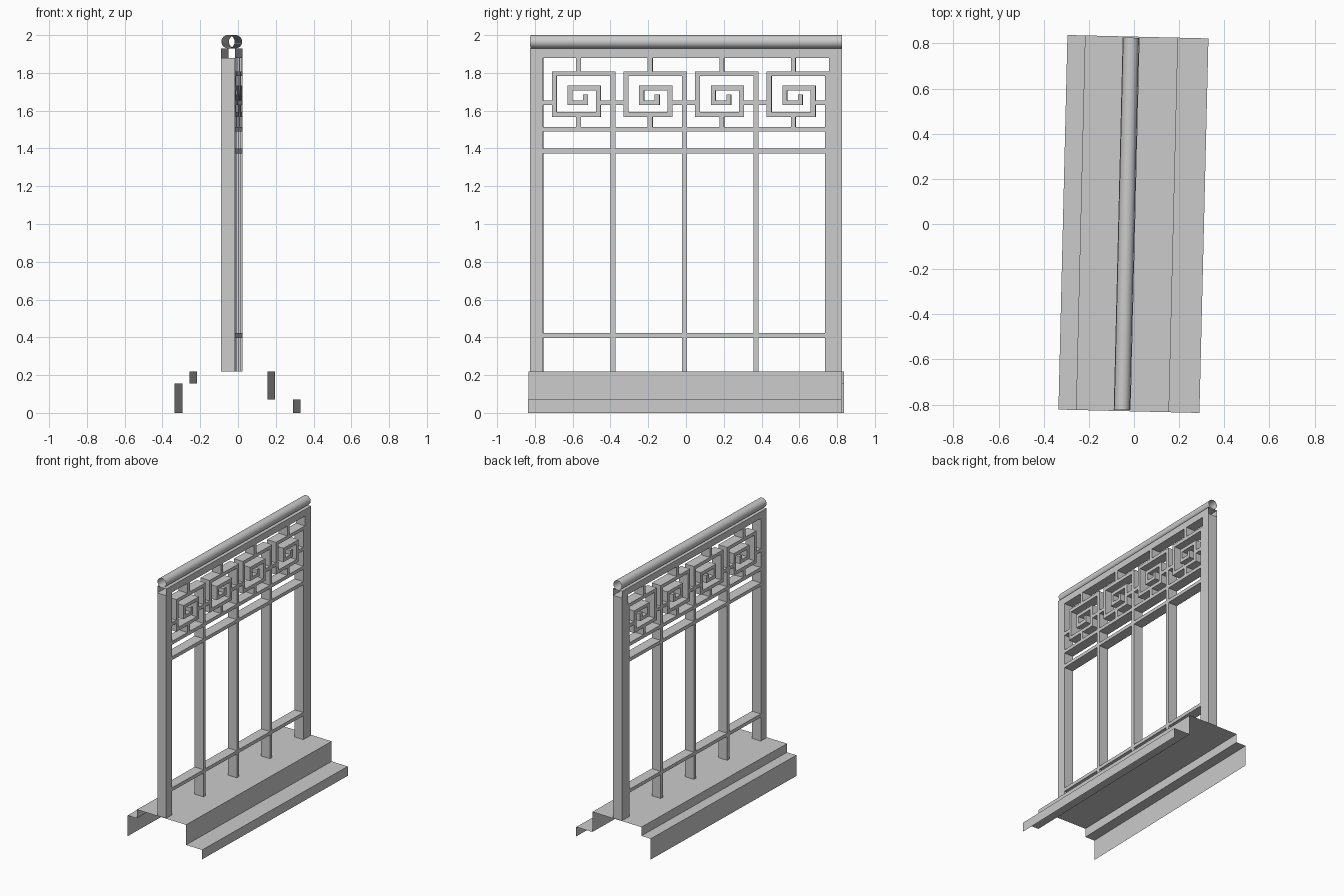
import bpy, bmesh, math
from mathutils import Vector

cube = bpy.data.objects.get("Cube")
if cube:
    bpy.data.objects.remove(cube)

TURN = math.radians(-1.38)      # whole screen is turned slightly
BACK, FACE = -0.07, 0.005       # shared depth of frame and lattice
HALF = 0.825                    # half the screen length
BAR = 0.025                     # lattice bar width
PITCH = 0.379                   # spacing of the panels

stone = bpy.data.materials.new("plain grey")
stone.use_nodes = True
grey = (0.6, 0.6, 0.6, 1)
stone.diffuse_color = grey
stone.node_tree.nodes["Principled BSDF"].inputs["Base Color"].default_value = grey


def finish(name, bm, closed=True):
    if closed:
        bmesh.ops.recalc_face_normals(bm, faces=bm.faces)
    mesh = bpy.data.meshes.new(name)
    bm.to_mesh(mesh)
    bm.free()
    mesh.materials.append(stone)
    obj = bpy.data.objects.new(name, mesh)
    obj.rotation_euler.z = TURN
    bpy.context.collection.objects.link(obj)
    return obj


def slab(name, outline):
    """Extrude an outline in (y, z) through the screen depth."""
    bm = bmesh.new()
    face = bm.faces.new([bm.verts.new((BACK, y, z)) for y, z in outline])
    out = bmesh.ops.extrude_face_region(bm, geom=[face])
    verts = [g for g in out["geom"] if isinstance(g, bmesh.types.BMVert)]
    bmesh.ops.translate(bm, verts=verts, vec=(FACE - BACK, 0, 0))
    return finish(name, bm)


def bar(name, y0, y1, z0, z1):
    return slab(name, [(y0, z0), (y1, z0), (y1, z1), (y0, z1)])


def sweep(name, profile, half, loop=False):
    """Open sheet: an (x, z) profile drawn along the length."""
    bm = bmesh.new()
    rows = [[bm.verts.new((x, s * half, z)) for x, z in profile] for s in (-1, 1)]
    n = len(profile)
    for i in range(n if loop else n - 1):
        j = (i + 1) % n
        bm.faces.new((rows[0][i], rows[0][j], rows[1][j], rows[1][i]))
    return finish(name, bm, False)


def ribbon(name, path):
    """Mitred square-cornered strip along a centre line."""
    pts = [Vector(p) for p in path]
    sides = ([], [])
    for i, p in enumerate(pts):
        dirs = []
        if i > 0:
            dirs.append((p - pts[i - 1]).normalized())
        if i < len(pts) - 1:
            dirs.append((pts[i + 1] - p).normalized())
        off = sum((Vector((-d.y, d.x)) for d in dirs), Vector((0, 0))) * BAR / 2
        sides[0].append(p + off)
        sides[1].append(p - off)
    return slab(name, sides[0] + sides[1][::-1])


# Stepped base, an open sheet
sweep("stepped_base", [(-0.315, 0), (-0.315, 0.155), (-0.237, 0.155), (-0.237, 0.22),
                       (0.175, 0.22), (0.175, 0.07), (0.31, 0.07), (0.31, 0)], 0.83)

# Open-ended top beam and round cap rail
sweep("top_beam", [(BACK, 1.88), (BACK, 1.93), (FACE, 1.93), (FACE, 1.88)], HALF, True)
ring = [(-0.033 + 0.035 * math.cos(a), 1.965 - 0.035 * math.sin(a))
        for a in (math.tau * i / 32 for i in range(32))]
rail = sweep("round_cap_rail", ring, HALF, True)
for poly in rail.data.polygons:
    poly.use_smooth = True

# End posts
bar("right_post", -HALF, -0.757, 0.22, 1.88)
bar("left_post", 0.757, HALF, 0.22, 1.88)

# Long rails
for name, z in (("lower_rail", 0.41), ("middle_rail", 1.387), ("upper_rail", 1.502)):
    bar(name, -0.757, 0.745, z - BAR / 2, z + BAR / 2)

# Square spirals, each running down into a divider, with short links
for i in range(4):
    c = -0.569 + i * PITCH
    ribbon("spiral_divider_%d" % (i + 1), [
        (c + 0.182, 0.22), (c + 0.182, 1.795), (c - 0.128, 1.795), (c - 0.128, 1.58),
        (c + 0.105, 1.58), (c + 0.105, 1.72), (c - 0.045, 1.72), (c - 0.045, 1.642),
        (c + 0.037, 1.642), (c + 0.037, 1.685)])
    bar("upper_link_%d" % (i + 1), c - BAR / 2, c + BAR / 2, 1.807, 1.88)
    bar("lower_link_%d" % (i + 1), c - BAR / 2, c + BAR / 2, 1.514, 1.568)
    bar("side_link_%d" % (i + 1), c + 0.117, c + 0.17, 1.63, 1.655)
    bar("joining_link_%d" % (i + 1), c - 0.188, c - 0.14, 1.63, 1.655)
